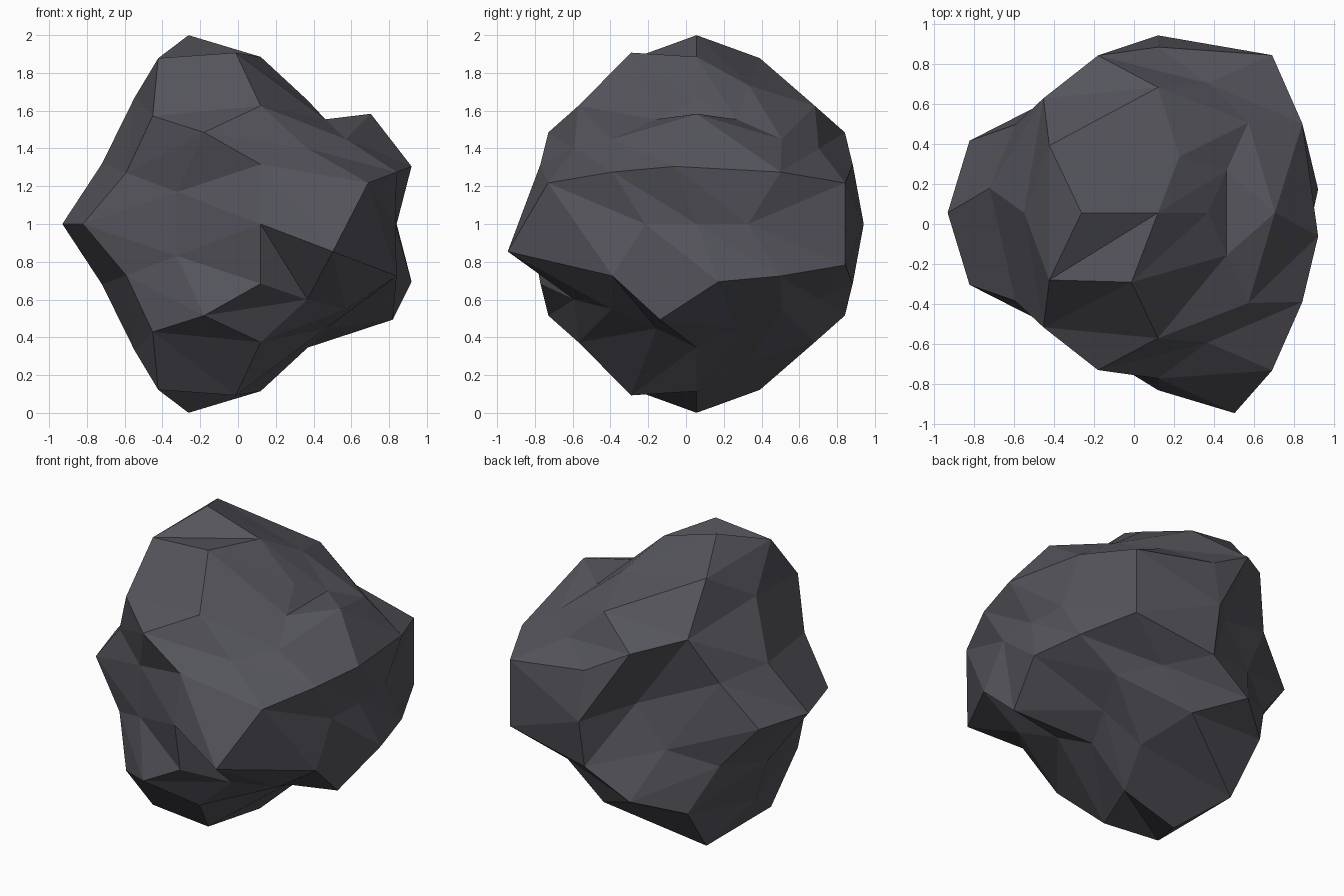
import bpy
import bmesh
from mathutils import Vector

cube = bpy.data.objects.get("Cube")
if cube:
    bpy.data.objects.remove(cube, do_unlink=True)

RADIUS = 0.885
CENTRE = Vector((0.12, 0.056, 1.0))
LONG = (1 + 5 ** 0.5) / 2
SHORT = 1 / LONG
SIGNS = (-1, 1)

# Corners of a dodecahedron
corners = [(x, y, z) for x in SIGNS for y in SIGNS for z in SIGNS]
corners += [(0, a * SHORT, b * LONG) for a in SIGNS for b in SIGNS]
corners += [(a * SHORT, b * LONG, 0) for a in SIGNS for b in SIGNS]
corners += [(a * LONG, 0, b * SHORT) for b in SIGNS for a in SIGNS]

# Pentagons, each cut into a fan from its first corner
pentagons = [
    (3, 11, 7, 15, 13), (7, 19, 17, 6, 15), (17, 4, 8, 10, 6),
    (8, 0, 16, 2, 10), (0, 12, 1, 18, 16), (6, 10, 2, 13, 15),
    (2, 16, 18, 3, 13), (18, 1, 9, 11, 3), (4, 14, 12, 0, 8),
    (11, 9, 5, 19, 7), (19, 5, 14, 4, 17), (1, 12, 14, 5, 9),
]

# Swell of the surface: direction (abs x, abs y) and amount.
# It bulges on the right side and dents by the same amount on the left.
swells = [
    (1, 0, .165), (.36, 0, .185), (.93, .36, .122), (.71, 0, .06),
    (.93, .13, .022), (.35, .93, -.195), (.57, .79, -.11),
    (.58, .58, .105), (.31, .81, .085), (.81, .5, -.005),
    (.5, .31, .2), (.79, .22, 0), (.13, .35, .095),
]


def surface_radius(direction):
    if abs(direction.x) < 0.01:
        return RADIUS
    flat = Vector((abs(direction.x), abs(direction.y)))
    swell = min(swells, key=lambda s: (Vector(s[:2]) - flat).length)[2]
    return RADIUS + (swell if direction.x < 0 else -swell)


def make_material(name, colour):
    material = bpy.data.materials.new(name)
    material.use_nodes = True
    material.diffuse_color = colour
    shader = material.node_tree.nodes["Principled BSDF"]
    shader.inputs["Base Color"].default_value = colour
    shader.inputs["Roughness"].default_value = 0.9
    return material


# Rock: split each triangle in four, then push every vertex out from the centre
bm = bmesh.new()
verts = [bm.verts.new((x, -z, y)) for x, y, z in corners]
for first, *rest in pentagons:
    for a, b in zip(rest, rest[1:]):
        bm.faces.new((verts[first], verts[a], verts[b]))
bmesh.ops.subdivide_edges(bm, edges=bm.edges[:], cuts=1, use_grid_fill=True)
for vert in bm.verts:
    direction = vert.co.normalized()
    vert.co = CENTRE + direction * surface_radius(direction)
bmesh.ops.recalc_face_normals(bm, faces=bm.faces[:])

mesh = bpy.data.meshes.new("rock")
bm.to_mesh(mesh)
bm.free()
mesh.materials.append(make_material("dark grey stone", (0.09, 0.09, 0.107, 1)))
rock = bpy.data.objects.new("rock", mesh)
bpy.context.collection.objects.link(rock)
